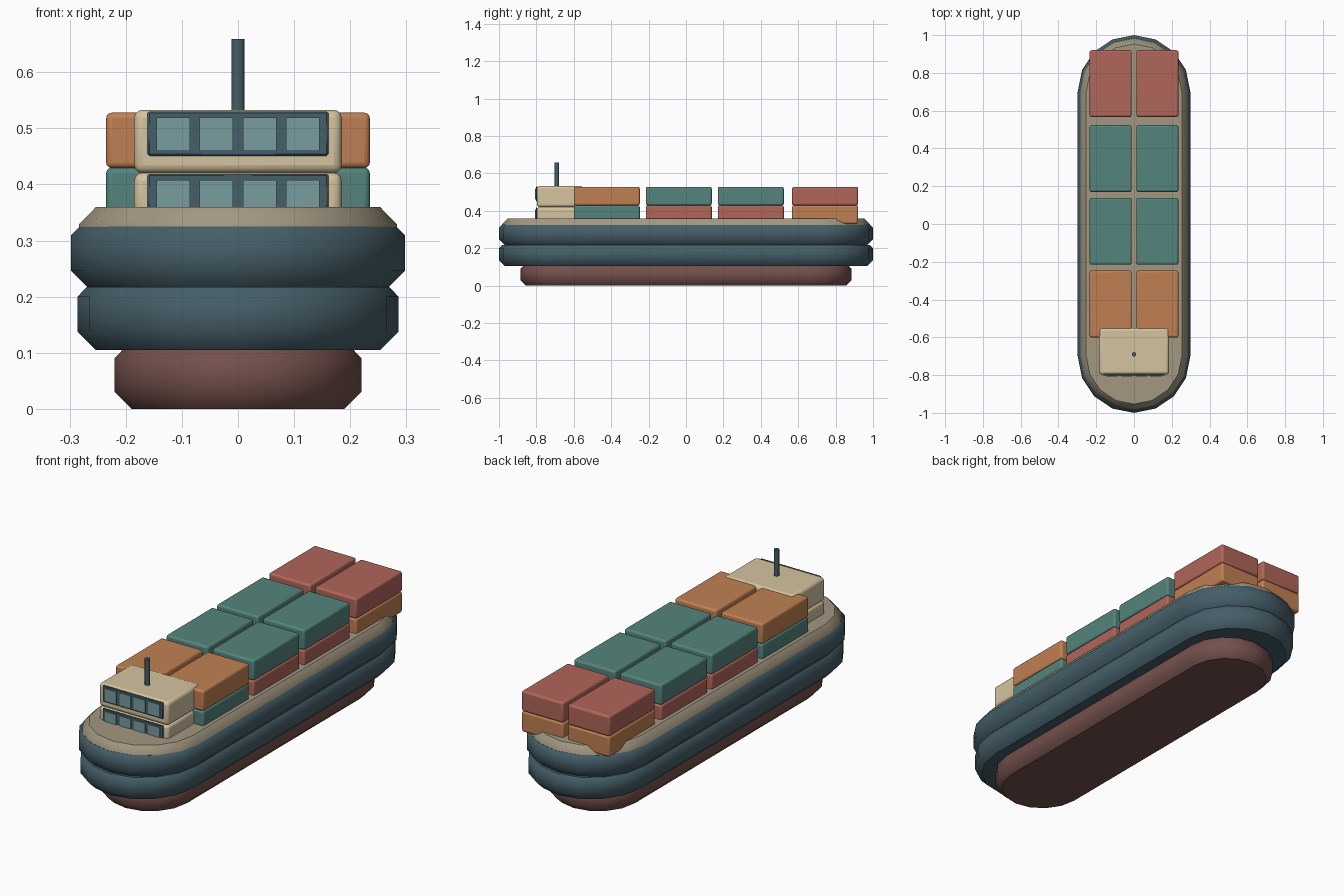
import bpy
import bmesh
import math
from mathutils import Matrix

cube = bpy.data.objects.get("Cube")
if cube:
    bpy.data.objects.remove(cube, do_unlink=True)


def material(name, rgb):
    """Flat material from an sRGB colour in 0..255."""
    lin = [((c / 255 + 0.055) / 1.055) ** 2.4 for c in rgb] + [1.0]
    m = bpy.data.materials.new(name)
    m.use_nodes = True
    m.diffuse_color = lin
    m.node_tree.nodes["Principled BSDF"].inputs["Base Color"].default_value = lin
    return m


SLATE = material("slate blue hull", (69, 94, 104))
MAROON = material("maroon keel", (116, 80, 75))
DECK = material("grey beige deck", (162, 151, 129))
CREAM = material("cream cabin", (213, 196, 160))
GLASS = material("pale teal glass", (121, 158, 160))
GREEN = material("teal container", (84, 132, 124))
RED = material("brick red container", (176, 102, 90))
ORANGE = material("orange container", (192, 128, 82))


def finish(bm, name, mat):
    mesh = bpy.data.meshes.new(name)
    bm.to_mesh(mesh)
    bm.free()
    mesh.materials.append(mat)
    obj = bpy.data.objects.new(name, mesh)
    bpy.context.collection.objects.link(obj)
    return obj


def slab(name, mat, half_w, half_l, straight, profile):
    """Round-ended hull slab; profile is a list of (inset, z) rings."""
    bm = bmesh.new()
    rings = []
    for inset, z in profile:
        ring = []
        for end in (1, -1):
            for i in range(9):
                a = math.pi * i / 8
                x = end * (half_w - inset) * math.cos(a)
                y = end * (straight + (half_l - straight - inset) * math.sin(a))
                ring.append(bm.verts.new((x, y, z)))
        rings.append(ring)
    n = len(rings[0])
    for low, high in zip(rings, rings[1:]):
        for i in range(n):
            j = (i + 1) % n
            bm.faces.new((low[i], low[j], high[j], high[i])).smooth = True
    bm.faces.new(rings[0][::-1])
    bm.faces.new(rings[-1])
    return finish(bm, name, mat)


def box(name, mat, x, y, z, bevel=0.0, segments=3):
    """Box from (min, max) ranges with rounded edges."""
    bm = bmesh.new()
    bmesh.ops.create_cube(bm, size=1)
    for v in bm.verts:
        v.co = [r[0] + (c + 0.5) * (r[1] - r[0]) for c, r in zip(v.co, (x, y, z))]
    flat = set()
    if bevel:
        res = bmesh.ops.bevel(bm, geom=bm.edges[:], offset=bevel,
                              segments=segments, profile=0.5, affect='EDGES')
        flat = set(bm.faces) - set(res["faces"])
        for f in bm.faces:
            f.smooth = f not in flat
    return finish(bm, name, mat)


# Hull
slab("keel", MAROON, 0.22, 0.885, 0.66,
     [(0.03, 0), (0, 0.03), (0, 0.09), (0.015, 0.106)])
slab("lower_hull", SLATE, 0.286, 1.0, 0.70,
     [(0.032, 0.105), (0, 0.137), (0, 0.2), (0.016, 0.217)])
slab("upper_hull", SLATE, 0.298, 1.0, 0.70,
     [(0.032, 0.215), (0, 0.247), (0, 0.309), (0.016, 0.325)])
slab("deck", DECK, 0.283, 0.983, 0.70,
     [(0, 0.32), (0, 0.329), (0.03, 0.36)])

# Containers, in pairs along the deck, two high
rows = [(-0.60, GREEN, ORANGE), (-0.215, RED, GREEN),
        (0.17, RED, GREEN), (0.567, ORANGE, RED)]
for i, (y, low, high) in enumerate(rows, 1):
    for side, x in (("left", (0.012, 0.235)), ("right", (-0.235, -0.012))):
        for level, mat, z in (("lower", low, (0.33, 0.43)),
                              ("upper", high, (0.429, 0.528))):
            box(f"container_{level}_{side}_{i}", mat, x, (y, y + 0.353), z, 0.01)

# Bridge: two storeys with a strip of four windows each
for level, z0, z1, frame_z in (("lower", 0.33, 0.421, 0.34),
                               ("upper", 0.42, 0.533, 0.451)):
    box(f"cabin_{level}", CREAM, (-0.185, 0.185), (-0.797, -0.55), (z0, z1), 0.015)
    box(f"window_frame_{level}", SLATE, (-0.161, 0.161), (-0.803, -0.795),
        (frame_z, frame_z + 0.079), 0.003, 1)
    for k in range(4):
        x = -0.1155 + 0.077 * k
        box(f"window_{level}_{k + 1}", GLASS, (x - 0.03, x + 0.03),
            (-0.807, -0.799), (frame_z + 0.009, frame_z + 0.068))

# Mast
bm = bmesh.new()
bmesh.ops.create_cone(bm, cap_ends=True, segments=12, radius1=0.012, radius2=0.012,
                      depth=0.14, matrix=Matrix.Translation((0, -0.69, 0.589)))
for f in bm.faces:
    f.smooth = len(f.verts) == 4
finish(bm, "mast", SLATE)
